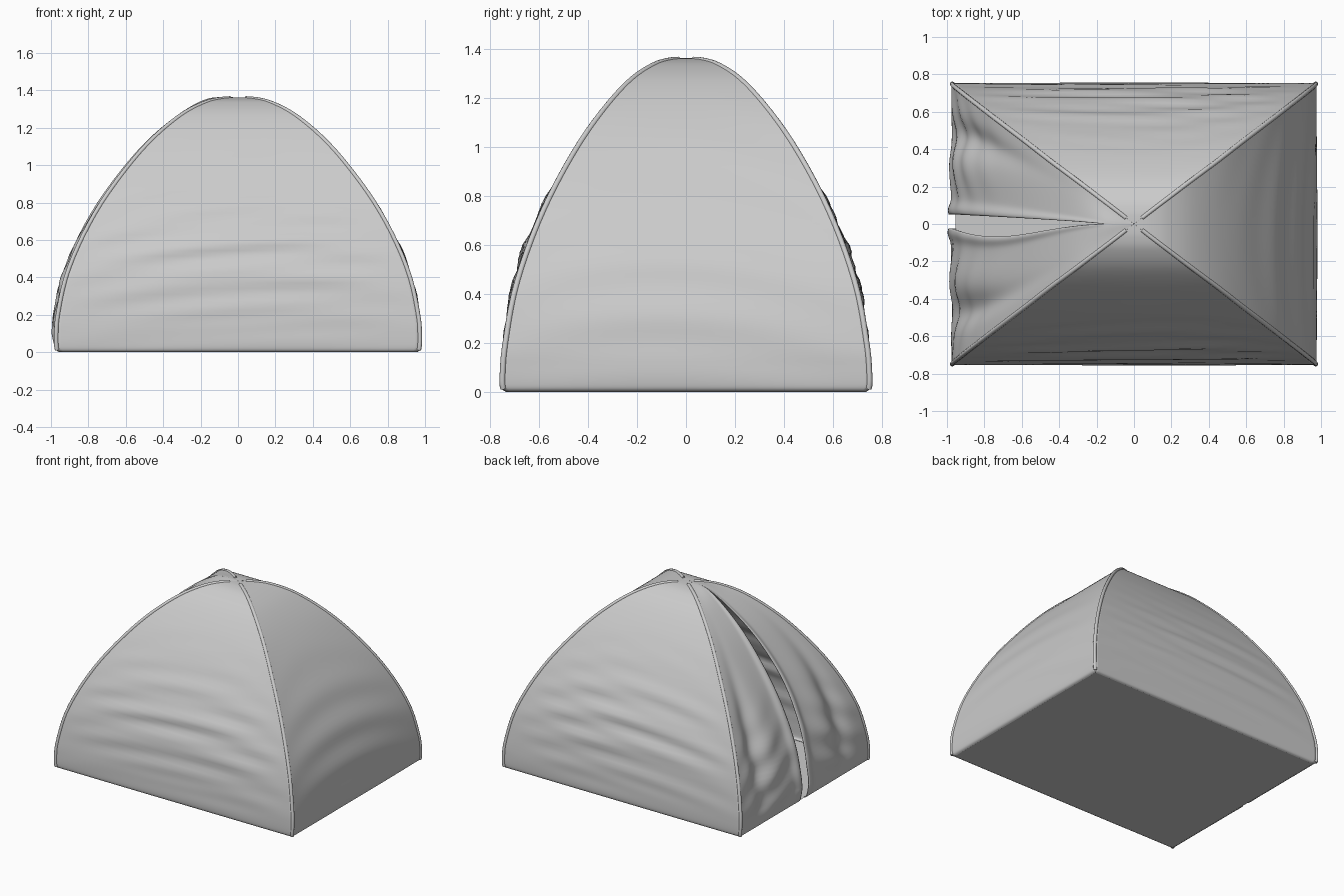
import bpy, bmesh, math
from mathutils import Vector

if "Cube" in bpy.data.objects:
    bpy.data.objects.remove(bpy.data.objects["Cube"])

# Dome profile: height, half width in x, half depth in y
PROFILE = [(0.0, .955, .735), (.02, .973, .752), (.1, .976, .752), (.2, .968, .742), (.4, .925, .707),
           (.6, .845, .645), (.8, .735, .56), (1.0, .59, .45), (1.15, .455, .345),
           (1.27, .31, .237), (1.335, .185, .142), (1.358, .09, .07), (1.362, 0, 0)]
ROWS, COLS = 84, 64


def profile_rings():
    """Catmull-Rom resampling of the profile."""
    pts = [Vector(p) for p in PROFILE]
    rings = []
    n = len(pts) - 1
    for i in range(ROWS + 1):
        f = min(i / ROWS * n, n - 1e-6)
        k, t = int(f), f - int(f)
        b, c = pts[k], pts[k + 1]
        a = pts[k - 1] if k else b
        d = pts[k + 2] if k + 2 <= n else c
        p = .5 * (2 * b + (c - a) * t + (2 * a - 5 * b + 4 * c - d) * t * t
                  + (3 * b - a - 3 * c + d) * t ** 3)
        rings.append((max(p.z, 0), max(p.y, 0), p.x))   # depth, width, height
    return rings


RINGS = profile_rings()


def bump(v, centre, width):
    return math.exp(-((v - centre) / width) ** 2)


def finish(name, verts, faces):
    mesh = bpy.data.meshes.new(name)
    mesh.from_pydata(verts, [], faces)
    bm = bmesh.new()
    bm.from_mesh(mesh)
    bmesh.ops.remove_doubles(bm, verts=bm.verts, dist=1e-5)
    bmesh.ops.recalc_face_normals(bm, faces=bm.faces)
    # keep normals pointing away from the tent's middle
    if sum(f.normal.dot(f.calc_center_median() - Vector((0, 0, .4))) for f in bm.faces) < 0:
        bmesh.ops.reverse_faces(bm, faces=bm.faces)
    bm.to_mesh(mesh)
    bm.free()
    obj = bpy.data.objects.new(name, mesh)
    bpy.context.collection.objects.link(obj)
    for p in mesh.polygons:
        p.use_smooth = True
    return obj


def panel(name, place):
    """place(s, ring) gives a point; s runs 0..1 across the panel."""
    verts = [place(j / COLS, r) for r in RINGS for j in range(COLS + 1)]
    w = COLS + 1
    faces = [(i * w + j, i * w + j + 1, (i + 1) * w + j + 1, (i + 1) * w + j)
             for i in range(ROWS) for j in range(COLS)]
    return finish(name, verts, faces)


# Long walls (front and back) with sagging horizontal creases
def long_wall(sign):
    def place(s, ring):
        y, x, z = ring
        u = 2 * s - 1
        mask = (1 - u * u) * bump(z, .55, .33)
        crease = .008 * math.sin(34 * z + 5 * u * u + sign * 1.5 * u) + .004 * math.sin(57 * z - 4 * u)
        return (u * x, sign * (y + mask * (.014 + crease)), z)
    return place


# Plain end wall with soft creases
def end_wall(s, ring):
    y, x, z = ring
    u = 2 * s - 1
    mask = (1 - u * u) * bump(z, .5, .4)
    return (x + mask * (.006 + .007 * math.sin(26 * z + 3 * u * u + u)), u * y, z)


# Door flaps: half walls that leave a slit and hang in curtain folds
def door_flap(sign):
    def place(s, ring):
        y, x, z = ring
        open_ = min(max((x - .16) / .8, 0), 1)
        if sign > 0:
            edge = .052 * open_ ** .8
        else:
            edge = .075 * math.sin(math.pi * min(open_ ** 1.5, 1) * .9) * open_ ** .3
        edge = min(edge, y * .5)
        py = edge + (y - edge) * s
        mask = math.sin(math.pi * min(s, 1)) ** .7 * min(x / .5, 1) * min(z / .12, 1)
        fold = -.042 * bump(s, .72 - .12 * (1 - z), .13) * bump(z, .5, .38)
        fold += .02 * bump(s, .38, .2) * bump(z, .45, .35)
        fold += .008 * math.sin(30 * z + 9 * s + sign) * bump(z, .3, .3)
        lip = .02 * bump(s, .03, .06) * open_ ** .5 * min(z / .1, 1)
        top = .012 * bump(x, .17, .1) * bump(s, .0, .6)
        return (-(x + mask * fold + lip), sign * py, z + top)
    return place


walls = [panel("front_wall", long_wall(-1)), panel("back_wall", long_wall(1)),
         panel("right_wall", end_wall),
         panel("door_flap_front", door_flap(-1)), panel("door_flap_back", door_flap(1))]

# Thin fabric
for w in walls:
    mod = w.modifiers.new("fabric", 'SOLIDIFY')
    mod.thickness = .006
    mod.offset = -1

# Ground sheet
fx, fy = PROFILE[0][1:]
finish("ground_sheet", [(-fx, -fy, .002), (fx, -fy, .002), (fx, fy, .002), (-fx, fy, .002)], [(0, 3, 2, 1)])

# Pole sleeves along the four corner ridges
for sx in (-1, 1):
    for sy in (-1, 1):
        curve = bpy.data.curves.new("pole_sleeve", 'CURVE')
        curve.dimensions = '3D'
        curve.bevel_depth = .012
        curve.bevel_resolution = 3
        curve.use_fill_caps = True
        spline = curve.splines.new('POLY')
        pts = RINGS[6:-4:2]
        spline.points.add(len(pts) - 1)
        for p, (y, x, z) in zip(spline.points, pts):
            p.co = (sx * (x - .004), sy * (y - .004), max(z - .004, .013), 1)
        spline.use_smooth = True
        obj = bpy.data.objects.new("pole_sleeve", curve)
        bpy.context.collection.objects.link(obj)
